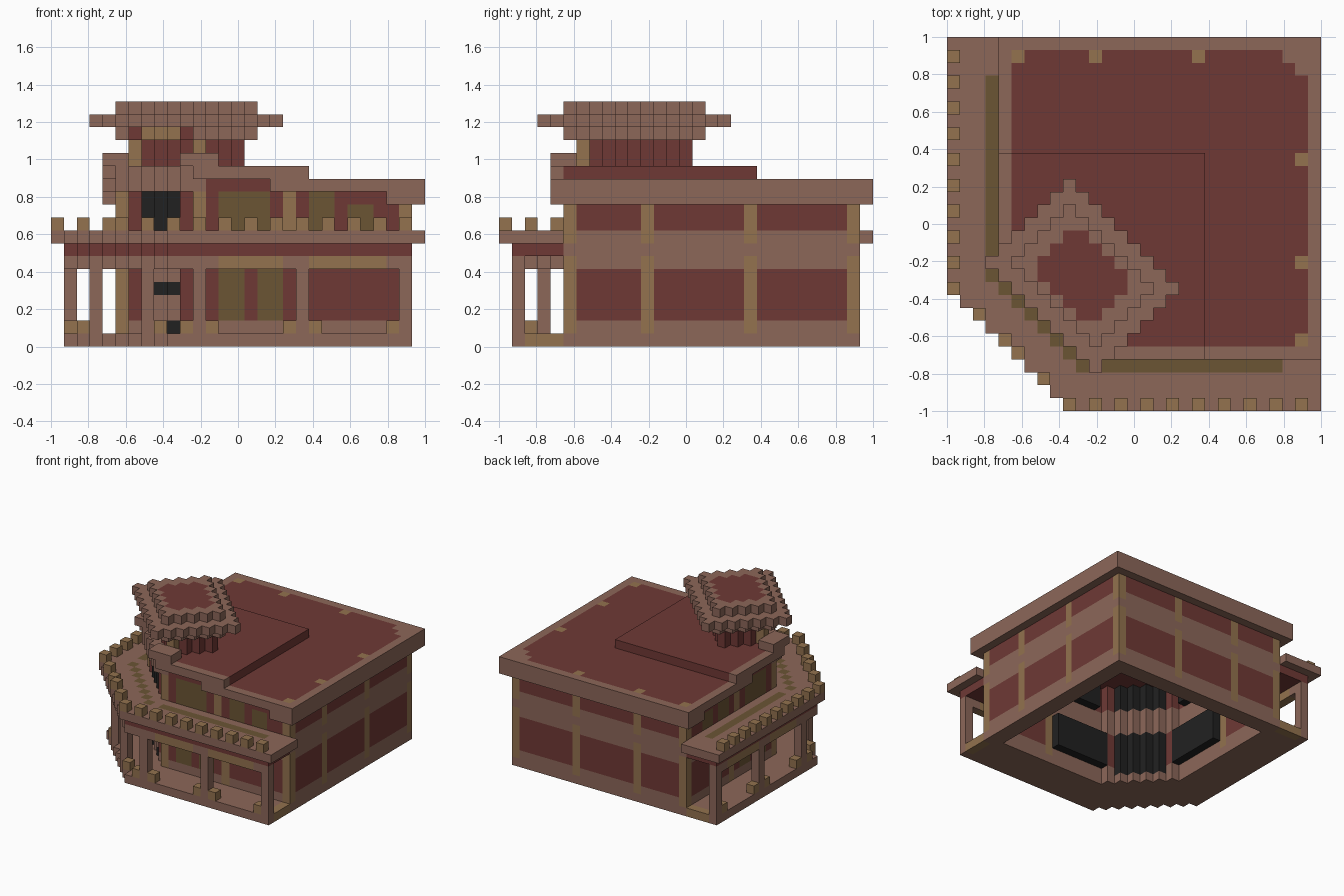
import bpy, bmesh
from mathutils import Vector

if "Cube" in bpy.data.objects:
    bpy.data.objects.remove(bpy.data.objects["Cube"])

CELLS = 29
U = 2 / CELLS


def linear(c):
    c /= 255
    return c / 12.92 if c <= 0.04 else ((c + 0.055) / 1.055) ** 2.4


def material(name, *rgb):
    m = bpy.data.materials.new(name)
    m.use_nodes = True
    color = [linear(c) for c in rgb] + [1]
    m.diffuse_color = color
    m.node_tree.nodes["Principled BSDF"].inputs["Base Color"].default_value = color
    return m


MATS = [material("brown_stone", 140, 103, 89), material("red_plaster", 111, 57, 53),
        material("tan_trim", 147, 114, 78), material("olive_glass", 107, 85, 52),
        material("black_interior", 33, 33, 33)]
BROWN, RED, TAN, OLIVE, BLACK = range(len(MATS))
grid = {}


def fill(part, mat, xs, ys, zs, where=None, mirror=True):
    """Fill a range of blocks; mirrored across the diagonal through the cut corner."""
    for i in range(*xs):
        for j in range(*ys):
            if where and not where(i, j):
                continue
            for k in range(*zs):
                m = mat(i, j, k) if callable(mat) else mat
                grid[i, j, k] = (part, m)
                if mirror:
                    grid[j, i, k] = (part, m)


def block(part, mat, i, j, zs):
    fill(part, mat, (i, i + 1), (j, j + 1), zs)


def outside(i, j):
    return i < 5 or j < 5 or i + j < 16


def bands(i, j, k):
    return RED if 2 <= k < 6 or k >= 9 else BROWN


ALL = (0, CELLS)
INNER = (1, CELLS - 1)

# Ground slab with open middle and stepped corner
fill("ground_slab", BROWN, INNER, INNER, (0, 1),
     lambda i, j: i + j >= 10 and not (6 <= i < 26 and 6 <= j < 26 and i + j > 17))
fill("ground_slab", TAN, (27, 28), (2, 5), (0, 1))

# Outer walls, then the angled entrance wall
fill("outer_walls", bands, (27, 28), (5, 28), (1, 12))
fill("front_walls", bands, (11, 28), (5, 6), (1, 13))
fill("entrance_wall", bands, (5, 12), (5, 12), (1, 12), lambda i, j: i + j in (16, 17))

# Pillars set into the walls
for p in (5, 11, 19, 27):
    block("wall_pillars", TAN, 27, p, (1, 7))
    block("wall_pillars", TAN, 27, p, (8, 11))
for p, zs in ((11, (1, 7)), (19, (1, 7)), (11, (9, 12)), (18, (9, 12))):
    block("wall_pillars", TAN, p, 5, zs)

# Windows with dark rooms behind them
for x0, zs in ((13, (2, 6)), (16, (2, 6)), (13, (9, 12)), (15, (9, 12)),
               (20, (9, 12)), (23, (9, 11))):
    fill("windows", OLIVE, (x0, x0 + 2), (5, 6), zs)
for xs, zs in (((12, 19), (2, 6)), ((13, 17), (9, 12)), ((20, 25), (9, 11))):
    fill("dark_rooms", BLACK, xs, (6, 7), zs)

# Entrance doors on the angled wall
for i in range(7, 10):
    block("entrance_door", BROWN, i, 16 - i, (1, 6))
    block("entrance_door", BLACK, i, 16 - i, (4, 5))
    block("balcony_door", BLACK, i, 16 - i, (9, 12))
for i in range(7, 11):
    for zs in ((1, 6), (9, 12)):
        block("dark_rooms", BLACK, i, 17 - i, zs)
block("entrance_door", BLACK, 9, 7, (1, 2))

# Porch posts and their low side blocks
for p in (11, 19, 27):
    block("porch_posts", BROWN, p, 1, (1, 7))
for p in (10, 12, 18, 20, 26):
    block("post_blocks", TAN, p, 1, (1, 2))
block("porch_posts", BROWN, 7, 3, (1, 7))
block("post_blocks", TAN, 8, 2, (1, 2))

# Porch beam, red band, balcony floor and carpet
fill("porch_beam", BROWN, INNER, INNER, (6, 7),
     lambda i, j: outside(i, j) and (i + j in (10, 11) or (j == 1 and i + j >= 10)))
for xs in ((13, 18), (20, 26)):
    fill("porch_beam", TAN, xs, (1, 2), (6, 7))
fill("balcony_band", RED, INNER, INNER, (7, 8), lambda i, j: outside(i, j) and i + j >= 10)
fill("balcony_floor", BROWN, ALL, ALL, (8, 9), lambda i, j: outside(i, j) and i + j >= 9)
fill("balcony_carpet", OLIVE, (12, 26), (3, 4), (8, 9))
fill("balcony_carpet", OLIVE, (3, 11), (3, 11), (8, 9), lambda i, j: i + j == 13)

# Balcony battlements
for i in range(9, 28, 2):
    block("battlements", TAN, i, 0, (9, 10))
for i in (5, 7):
    block("battlements", TAN, i, 9 - i, (9, 10))


# Main roof with rim and pillar caps
def roof_color(i, j, k):
    rim = min(i, j) < 5 or max(i, j) > 27 or i + j <= 16 or i + j > 52
    return BROWN if rim else RED


fill("roof", roof_color, (4, 29), (4, 29), (12, 13),
     lambda i, j: i + j >= 15 and not (j == 4 and i < 17) and not (i == 4 and j < 17))
fill("roof_rim", BROWN, (28, 29), (4, 29), (11, 13))
fill("roof_rim", BROWN, (26, 29), (4, 5), (11, 13))
for p in (5, 11, 19):
    block("roof_caps", TAN, 27, p, (12, 13))

# Raised roof plate and its step beside the tower
fill("roof_plate", roof_color, (4, 20), (4, 20), (13, 14), lambda i, j: i + j >= 15)
fill("roof_step", BROWN, (10, 13), (4, 6), (14, 15))


# Diagonal tower of stacked stepped tiers
def tier(part, mat, s, d, zs):
    fill(part, mat, ALL, ALL, zs,
         lambda i, j: abs(i + j - 20) <= s and abs(i - j) <= d, False)


def cap_color(i, j, k):
    return RED if abs(i + j - 20) <= 3 and abs(i - j) <= 4 else BROWN


tier("tower_body", RED, 3, 5, (14, 16))
tier("tower_collar", BROWN, 4, 6, (16, 17))
tier("tower_brim", BROWN, 6, 8, (17, 18))
tier("tower_cap", cap_color, 4, 6, (18, 19))
for i in range(6, 11):
    block("tower_collar", TAN if 7 <= i <= 9 else RED, i, 16 - i, (16, 17))
block("tower_body", TAN, 6, 11, (14, 16))

# Turn the blocks into one mesh per part, keeping only exposed faces
parts = {}
for cell, (part, mat) in grid.items():
    parts.setdefault(part, []).append((Vector(cell), mat))

for name, cells in parts.items():
    bm = bmesh.new()
    for c, mat in cells:
        for axis in range(3):
            a, b, n = Vector(), Vector(), Vector()
            n[axis] = a[(axis + 1) % 3] = b[(axis + 2) % 3] = 1
            for sign in (-1, 1):
                if tuple(int(v) for v in c + n * sign) in grid:
                    continue
                o = c + n * (sign > 0)
                ring = [o, o + a, o + a + b, o + b][::sign]
                f = bm.faces.new([bm.verts.new((p.x * U - 1, p.y * U - 1, p.z * U)) for p in ring])
                f.material_index = mat
    bmesh.ops.remove_doubles(bm, verts=bm.verts, dist=U / 100)
    bmesh.ops.dissolve_limit(bm, angle_limit=0.01, verts=bm.verts, edges=bm.edges,
                             delimit={'MATERIAL'})
    mesh = bpy.data.meshes.new(name)
    bm.to_mesh(mesh)
    bm.free()
    for m in MATS:
        mesh.materials.append(m)
    bpy.context.collection.objects.link(bpy.data.objects.new(name, mesh))
